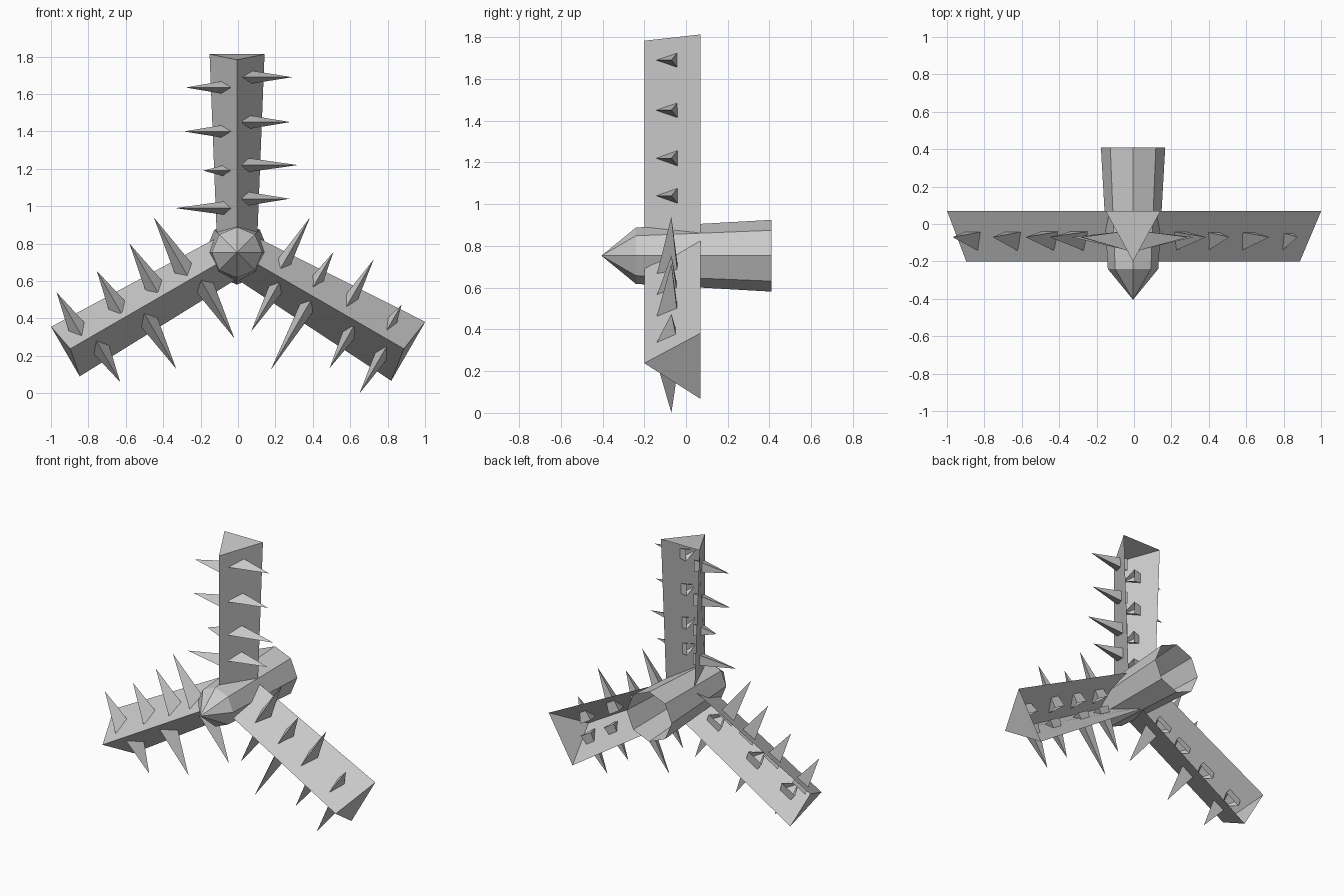
import bpy, bmesh
from math import cos, sin, pi, radians

if "Cube" in bpy.data.objects:
    bpy.data.objects.remove(bpy.data.objects["Cube"])

CX, CZ = -0.005, 0.753           # hub axis in the front view
Y_RIDGE, Y_BACK = -0.20, 0.07    # depth of the triangular arms


def make(name, verts, faces):
    bm = bmesh.new()
    vs = [bm.verts.new(v) for v in verts]
    for f in faces:
        bm.faces.new([vs[i] for i in f])
    bmesh.ops.recalc_face_normals(bm, faces=bm.faces)
    me = bpy.data.meshes.new(name)
    bm.to_mesh(me)
    bm.free()
    ob = bpy.data.objects.new(name, me)
    bpy.context.collection.objects.link(ob)
    return ob


# Hub: hollow tapered octagonal shaft with a pointed nose, open at the back
N = 8
hub = [(CX + r * cos(2 * pi * i / N), y, CZ + r * sin(2 * pi * i / N))
       for y, r in ((-0.24, 0.135), (0.41, 0.172)) for i in range(N)]
hub.append((CX, -0.405, CZ))
faces = [(i, (i + 1) % N, N + (i + 1) % N, N + i) for i in range(N)]
faces += [((i + 1) % N, i, 2 * N) for i in range(N)]
make("hub", hub, faces)


def arm(name, angle, w0, w1, u_end, half, tips):
    """V-shaped arm, open at the back, with spikes; tips are front-view (x, z)."""
    dx, dz = cos(radians(angle)), sin(radians(angle))

    def place(u, w, y):          # u along the arm, w sideways, y depth
        return (CX + dx * u - dz * w, y, CZ + dz * u + dx * w)

    verts = [place(u, s * w, y)
             for w, u_ridge, u_back in ((w0, 0, 0), (w1, 1.03, u_end))
             for u, s, y in ((u_ridge, 0, Y_RIDGE), (u_back, 1, Y_BACK), (u_back, -1, Y_BACK))]
    make(name + "_arm", verts, [(3, 4, 5), (0, 1, 4, 3), (2, 0, 3, 5)])

    # Three-sided open spikes pushed through the two slanted front faces
    for k, (x, z) in enumerate(tips):
        x, z = x - CX, z - CZ
        u, w = x * dx + z * dz, -x * dz + z * dx
        base = (1 if w > 0 else -1) * 0.21 * (w0 + (w1 - w0) * u / 1.05)
        spike = [place(u, base, -0.142), place(u + half, base, -0.036),
                 place(u - half, base, -0.036), place(u, w, -0.07)]
        make(f"{name}_spike_{k + 1}", spike, [(0, 1, 3), (1, 2, 3), (2, 0, 3)])


arm("upper", 90, 0.105, 0.147, 1.06, 0.042,
    [(0.29, 1.69), (0.28, 1.45), (0.32, 1.22), (0.275, 1.04),
     (-0.28, 1.635), (-0.29, 1.40), (-0.185, 1.19), (-0.335, 0.99)])
arm("left", 210, 0.12, 0.153, 1.06, 0.06,
    [(-0.97, 0.54), (-0.755, 0.655), (-0.58, 0.80), (-0.45, 0.94),
     (-0.63, 0.06), (-0.33, 0.13), (-0.02, 0.295)])
arm("right", -30, 0.12, 0.182, 1.057, 0.045,
    [(0.385, 0.94), (0.51, 0.755), (0.725, 0.715), (0.875, 0.475),
     (0.07, 0.33), (0.175, 0.125), (0.49, 0.135), (0.65, 0.0)])
